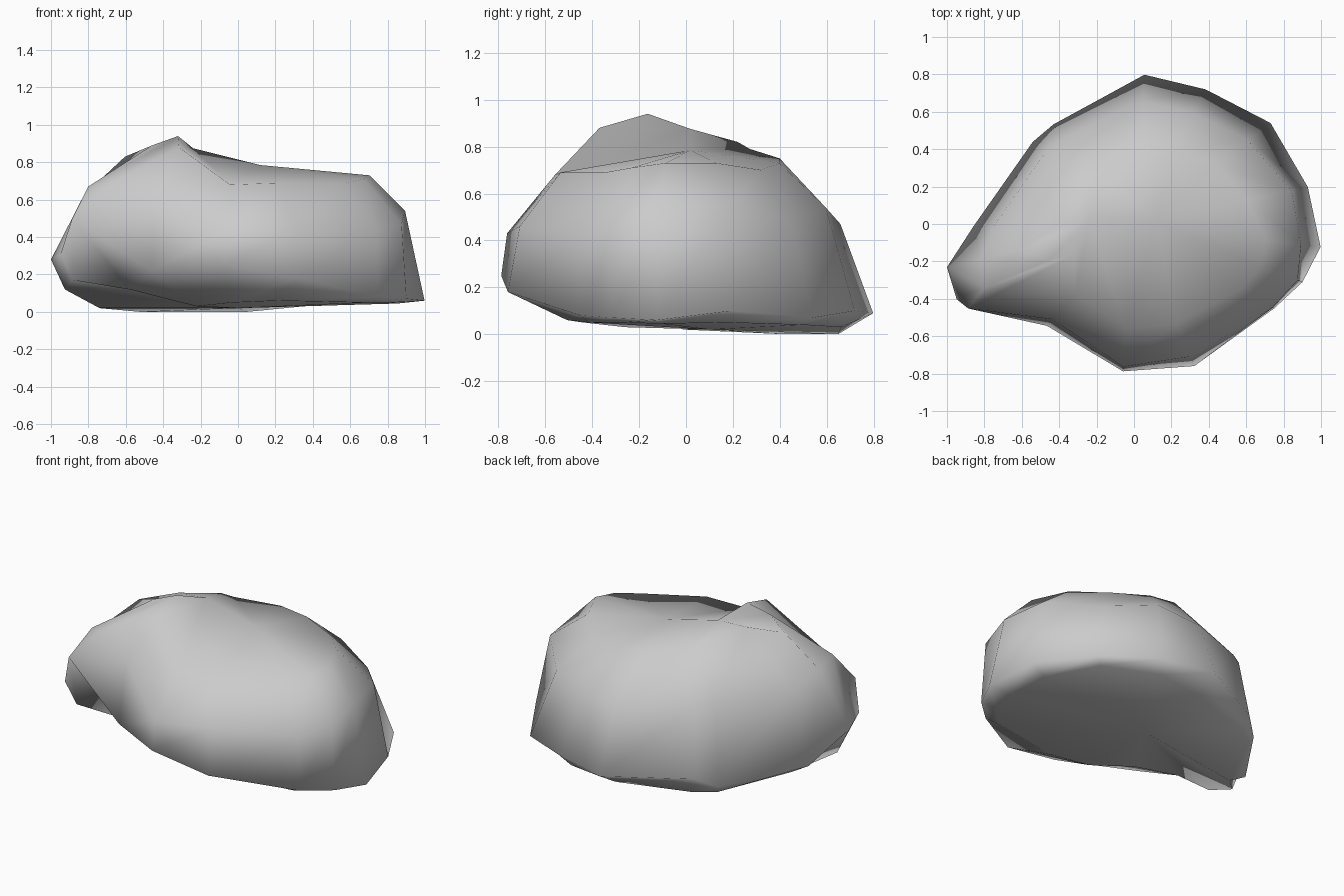
import bpy, bmesh, math

# Meridian profiles: angle, then radius/height for base, belly, shoulder, crown
PROFILES = [
    (353,   .86, .045, 1.005, .06, .90, .54, .71, .73),
    (12,    .85, .05, .95, .10, .86, .55, .62, .73),
    (36.5,  .84, .04, .908, .07, .755, .49, .54, .70),
    (62,    .75, .03, .815, .10, .675, .54, .45, .73),
    (86,    .65, .00, .80, .09, .66, .47, .40, .75),
    (129,   .65, .00, .685, .10, .59, .52, .35, .79),
    (141,   .67, .00, .697, .04, .61, .54, .35, .82),
    (181,   .74, .02, .86, .09, .75, .54, .42, .87),
    (193,   .95, .12, 1.026, .28, .84, .63, .62, .83),
    (203,   .96, .17, 1.03, .31, .87, .67, .50, .89),
    (207,   .65, .12, .995, .50, .82, .66, .36, .94),
    (229.5, .34, .03, .716, .22, .67, .62, .485, .88),
    (265.7, .44, .05, .79, .25, .765, .43, .56, .68),
    (293,   .55, .06, .825, .18, .77, .46, .58, .69),
    (329,   .80, .05, .875, .08, .865, .43, .67, .69),
    (341,   .86, .05, .953, .07, .925, .47, .71, .71),
]

bm = bmesh.new()

# Rings of points around the boulder
rings = [[] for _ in range(4)]
for ang, *rz in PROFILES:
    a = math.radians(ang)
    for k in range(4):
        r, z = rz[2 * k], rz[2 * k + 1]
        rings[k].append(bm.verts.new((r * math.cos(a), r * math.sin(a), z)))

# Side walls
n = len(PROFILES)
for lo, hi in zip(rings, rings[1:]):
    for i in range(n):
        j = (i + 1) % n
        bm.faces.new((lo[i], lo[j], hi[j], hi[i]))

# Top with a high left hump and a lower right hump, and the underside
left_top = bm.verts.new((-.24, .02, .875))
right_top = bm.verts.new((.12, .02, .785))
bottom = bm.verts.new((0, .1, .02))
apex = [left_top if 110 < p[0] < 250 else right_top for p in PROFILES]
for i in range(n):
    j = (i + 1) % n
    bm.faces.new((rings[3][i], rings[3][j], apex[i]))
    if apex[i] != apex[j]:
        bm.faces.new((apex[i], rings[3][j], apex[j]))
    bm.faces.new((rings[0][j], rings[0][i], bottom))

bmesh.ops.recalc_face_normals(bm, faces=bm.faces)
for f in bm.faces:
    f.smooth = True

mesh = bpy.data.meshes.new("boulder")
bm.to_mesh(mesh)
bm.free()
boulder = bpy.data.objects.new("boulder", mesh)
bpy.context.collection.objects.link(boulder)
